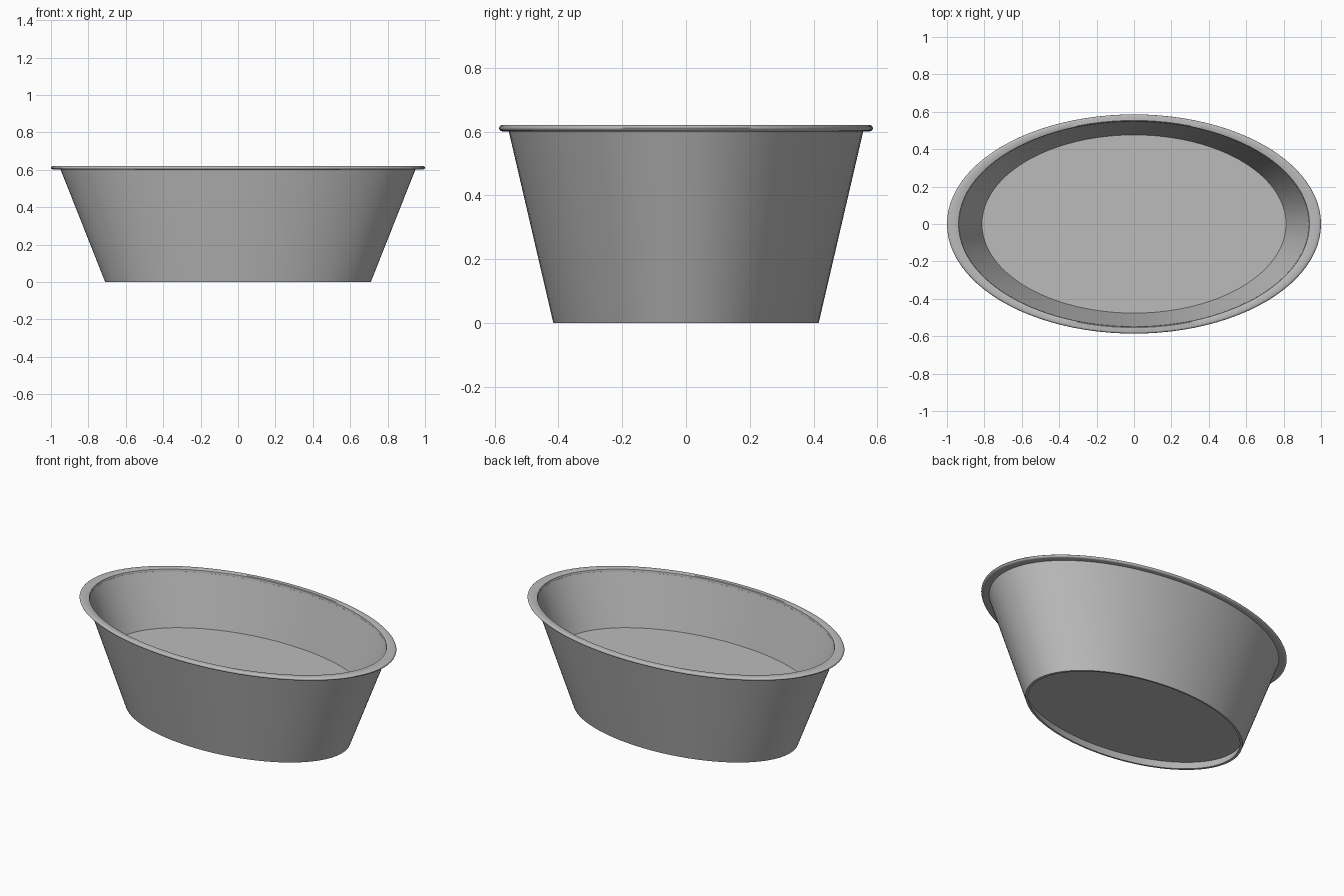
import bpy
import bmesh
import math

if "Cube" in bpy.data.objects:
    bpy.data.objects.remove(bpy.data.objects["Cube"], do_unlink=True)

SEGMENTS = 96
DEPTH_RATIO = 0.586   # oval: y radius over x radius

grey = bpy.data.materials.new("plain grey")
grey.use_nodes = True
colour = (0.5, 0.5, 0.5, 1)
grey.diffuse_color = colour
grey.node_tree.nodes["Principled BSDF"].inputs["Base Color"].default_value = colour


def oval_lathe(name, profile):
    """Sweep a closed (radius, z) profile around z, squashed to an oval."""
    bm = bmesh.new()
    rings = []
    for radius, z in profile:
        if radius == 0:
            rings.append([bm.verts.new((0, 0, z))] * SEGMENTS)
            continue
        ring = []
        for i in range(SEGMENTS):
            a = math.tau * i / SEGMENTS
            ring.append(bm.verts.new((radius * math.cos(a),
                                      radius * DEPTH_RATIO * math.sin(a), z)))
        rings.append(ring)
    for low, high in zip(rings, rings[1:] + rings[:1]):
        for i in range(SEGMENTS):
            j = (i + 1) % SEGMENTS
            corners = list(dict.fromkeys((low[i], low[j], high[j], high[i])))
            if len(corners) > 2:
                bm.faces.new(corners)
    bmesh.ops.recalc_face_normals(bm, faces=bm.faces)
    mesh = bpy.data.meshes.new(name)
    bm.to_mesh(mesh)
    bm.free()
    mesh.materials.append(grey)
    obj = bpy.data.objects.new(name, mesh)
    bpy.context.collection.objects.link(obj)
    bpy.ops.object.select_all(action="DESELECT")
    obj.select_set(True)
    bpy.context.view_layer.objects.active = obj
    bpy.ops.object.shade_smooth_by_angle(angle=math.radians(35))
    return obj


# Flared wall
oval_lathe("tub_wall", [(0.71, 0), (0.95, 0.605), (0.935, 0.605), (0.693, 0)])

# Thick raised floor, recessed underneath
oval_lathe("tub_floor", [(0, 0.05), (0.718, 0.05), (0.82, 0.3), (0, 0.3)])

# Rolled lip with a rounded outer edge
lip = [(0.935, 0.601)]
for step in range(9):
    a = math.radians(-90 + 180 * step / 8)
    lip.append((0.982 + 0.018 * math.cos(a), 0.611 + 0.01 * math.sin(a)))
lip += [(0.945, 0.621), (0.938, 0.618)]
oval_lathe("rolled_lip", lip)
